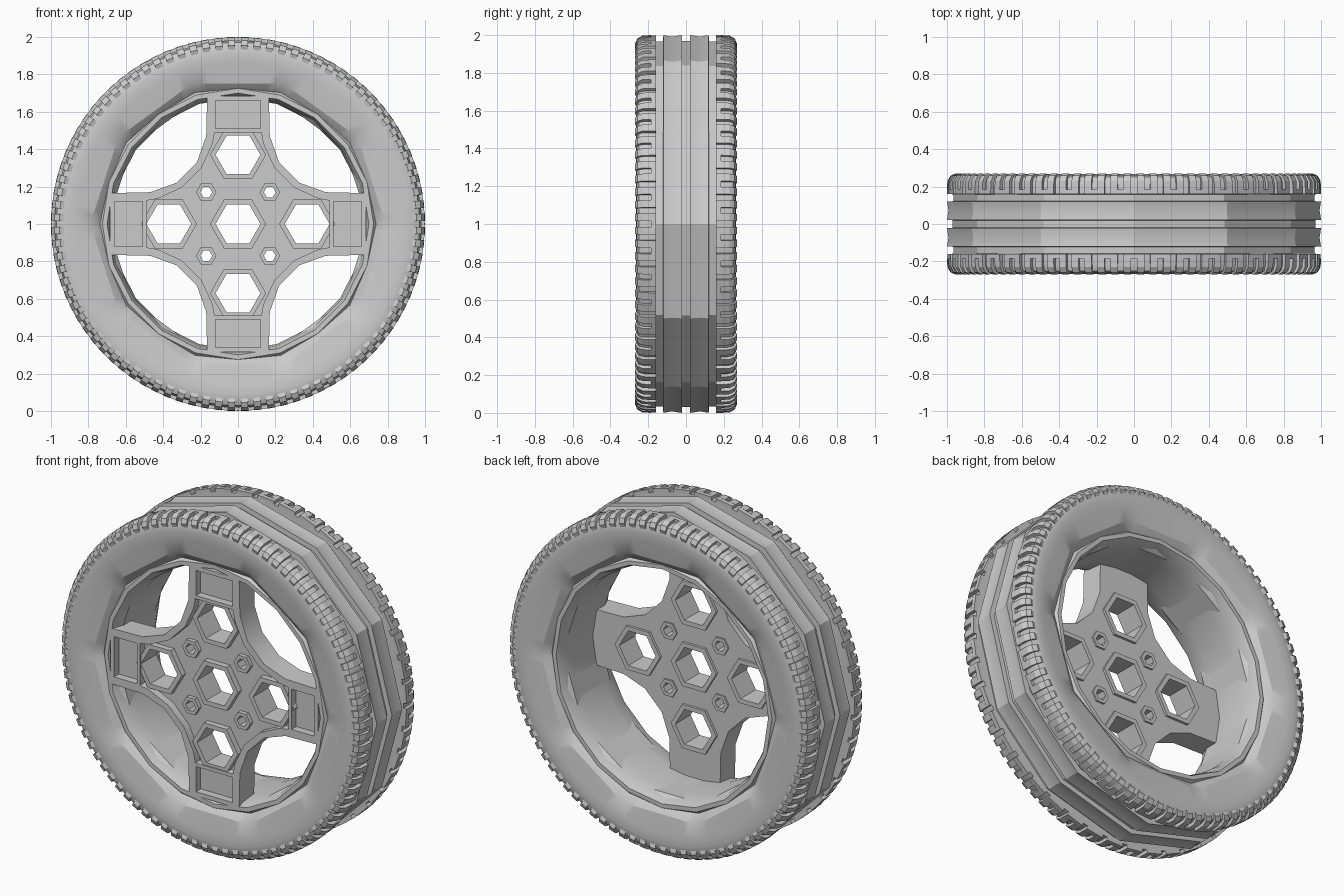
import bpy, bmesh
from math import pi, cos, sin, radians

if "Cube" in bpy.data.objects:
    bpy.data.objects.remove(bpy.data.objects["Cube"])

CENTRE_Z = 1.0


def finish(ob, angle=25):
    bpy.ops.object.select_all(action='DESELECT')
    ob.select_set(True)
    bpy.context.view_layer.objects.active = ob
    bpy.ops.object.shade_smooth_by_angle(angle=radians(angle))


def to_object(name, bm):
    bmesh.ops.recalc_face_normals(bm, faces=bm.faces)
    me = bpy.data.meshes.new(name)
    bm.to_mesh(me)
    bm.free()
    ob = bpy.data.objects.new(name, me)
    ob.location.z = CENTRE_Z
    bpy.context.collection.objects.link(ob)
    finish(ob)
    return ob


def poly_radius(r, a, n):
    """Radius of an n-sided polygon with corner radius r (n=0: circle)."""
    if not n:
        return r
    step = 2 * pi / n
    return r * cos(step / 2) / cos(a % step - step / 2)


def lathe(name, profile, segs):
    """Closed profile of (y, radius, sides) turned about the y axis."""
    bm = bmesh.new()
    rings = []
    for i in range(segs):
        a = 2 * pi * i / segs
        ring = []
        for y, r, n in profile:
            q = poly_radius(r, a + 1e-7, n)
            ring.append(bm.verts.new((q * cos(a), y, q * sin(a))))
        rings.append(ring)
    m = len(profile)
    for i in range(segs):
        p, q = rings[i], rings[(i + 1) % segs]
        for j in range(m):
            k = (j + 1) % m
            bm.faces.new((p[j], p[k], q[k], q[j]))
    return to_object(name, bm)


def mirrored(half):
    return half + [(-y, r, n) for y, r, n in reversed(half)]


# Tyre: two faceted centre ribs, round shoulders, ten-sided bead
lathe("tyre", mirrored([
    (.16, .70, 10), (.205, .735, 10), (.245, .79, 10), (.262, .86, 0),
    (.266, .91, 0), (.262, .945, 0), (.25, .97, 0), (.22, .98, 0),
    (.16, .98, 0), (.158, .965, 12), (.122, .965, 12), (.12, 1.0, 12),
    (.075, .992, 12), (.022, 1.0, 12), (.02, .97, 12)]), 120)

# Shoulder tread: U-shaped blocks
bm = bmesh.new()


def block(section, a0, a1, side):
    ends = [[bm.verts.new((r * cos(a), side * y, r * sin(a))) for y, r in section]
            for a in (a0, a1)]
    n = len(section)
    for e in ends:
        bm.faces.new(e)
    for j in range(n):
        k = (j + 1) % n
        bm.faces.new((ends[0][j], ends[0][k], ends[1][k], ends[1][j]))


LEG = [(.185, .95), (.185, 1.0), (.23, .998), (.258, .982), (.27, .955), (.262, .93)]
BAR = [(.16, .95), (.16, 1.0), (.185, 1.0), (.185, .95)]
COUNT = 44
pitch = 2 * pi / COUNT
for side in (-1, 1):
    for i in range(COUNT):
        a = pitch * (i + (.5 if side > 0 else 0))
        block(BAR, a - .39 * pitch, a + .39 * pitch, side)
        block(LEG, a - .39 * pitch, a - .11 * pitch, side)
        block(LEG, a + .11 * pitch, a + .39 * pitch, side)
to_object("tread_blocks", bm)

# Rim barrel with a lip on both edges
lathe("rim_barrel", mirrored([
    (.0, .735, 20), (.20, .745, 20), (.225, .725, 20), (.225, .70, 20), (.19, .685, 20),
    (.10, .675, 20)]), 20)


def plate(name, loops, y_front, y_back, bevel=0.0):
    """Flat filled outline with holes, extruded between two y depths."""
    cu = bpy.data.curves.new(name, 'CURVE')
    cu.dimensions = '2D'
    cu.fill_mode = 'BOTH'
    cu.extrude = (y_back - y_front) / 2 - bevel
    cu.bevel_depth = bevel
    cu.bevel_resolution = 0
    cu.offset = -bevel
    for pts in loops:
        sp = cu.splines.new('POLY')
        sp.points.add(len(pts) - 1)
        for p, (x, z) in zip(sp.points, pts):
            p.co = (x, z, 0, 1)
        sp.use_cyclic_u = True
    ob = bpy.data.objects.new(name, cu)
    ob.location = (0, (y_front + y_back) / 2, CENTRE_Z)
    ob.rotation_euler.x = pi / 2
    bpy.context.collection.objects.link(ob)
    bpy.ops.object.select_all(action='DESELECT')
    ob.select_set(True)
    bpy.context.view_layer.objects.active = ob
    bpy.ops.object.convert(target='MESH')
    ob = bpy.context.object
    finish(ob, 30)
    return ob


def turn(pts, k):
    """Rotate points by k quarter turns."""
    for _ in range(k):
        pts = [(-z, x) for x, z in pts]
    return pts


def cross(quarter):
    return [p for k in range(4) for p in turn(quarter, k)]


def hexagon(c, r):
    return [(c[0] + r * cos(i * pi / 3), c[1] + r * sin(i * pi / 3)) for i in range(6)]


outline = cross([(.685, .165), (.47, .17), (.33, .22), (.22, .33), (.17, .47), (.165, .685)])
inner = cross([(.49, .125), (.43, .135), (.30, .195), (.195, .30), (.135, .43), (.125, .49)])
pockets = [turn([(.51, -.12), (.66, -.12), (.66, .12), (.51, .12)], k) for k in range(4)]
big = [(0, 0), (.37, 0), (0, .37), (-.37, 0), (0, -.37)]
small = [(x, z) for x in (-.17, .17) for z in (-.17, .17)]
holes = [hexagon(c, .12) for c in big] + [hexagon(c, .032) for c in small]

# Four-armed spoke plate with its raised edge rails and end pockets
plate("spoke_plate", [outline] + holes, -.18, -.085)
plate("spoke_rails", [outline, inner] + pockets, -.225, -.175)

# Collars around the hexagonal holes
for c in big:
    plate("hole_collar", [hexagon(c, .15), hexagon(c, .12)], -.215, -.07)
for c in small:
    plate("bolt_boss", [hexagon(c, .055), hexagon(c, .032)], -.205, -.075)
